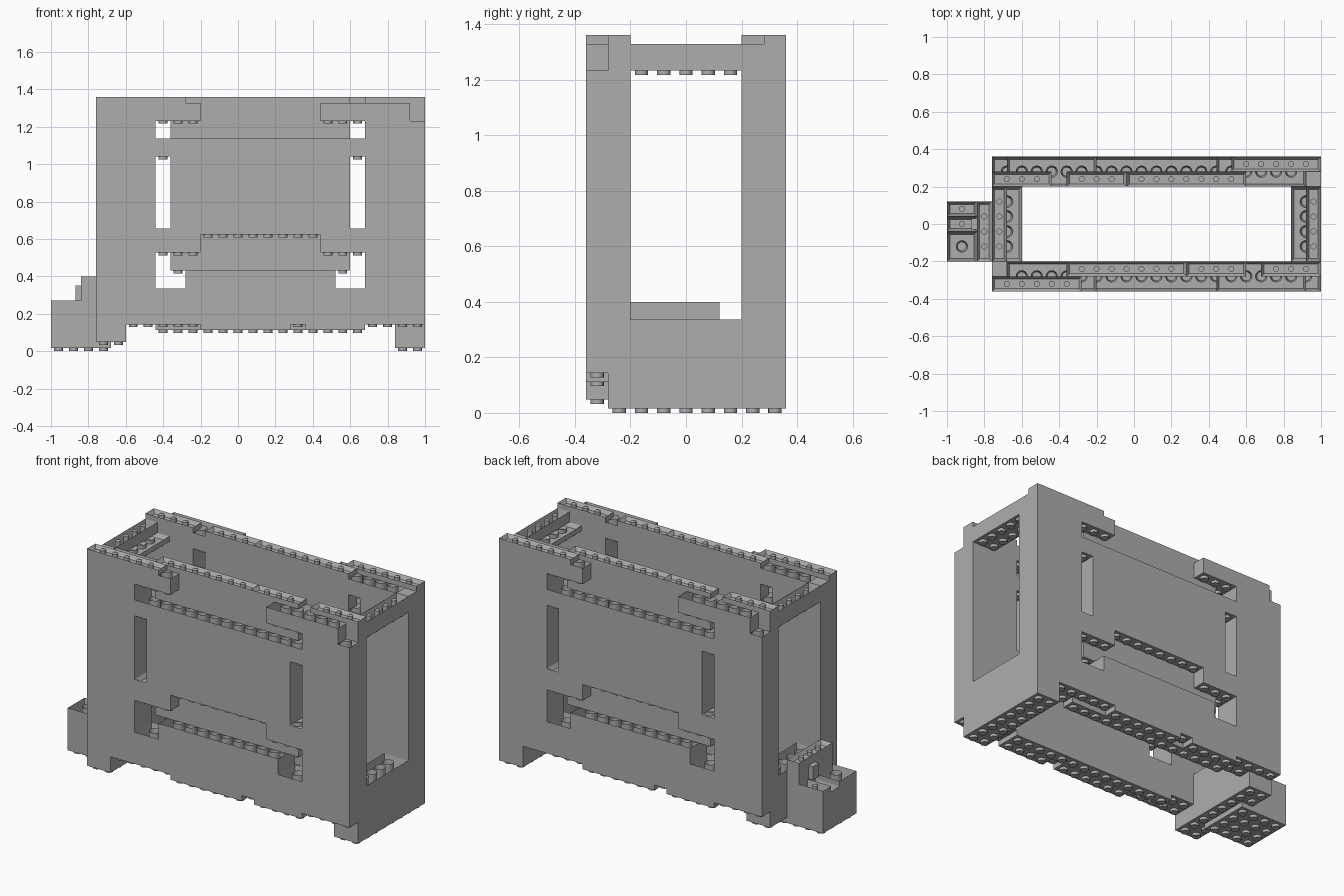
import bpy, bmesh, math
from mathutils import Matrix, Vector

cube = bpy.data.objects.get("Cube")
if cube:
    bpy.data.objects.remove(cube)

PITCH, PLATE, BASE = 0.08, 0.032, 0.016     # stud spacing, plate height, lowest underside
MIDDLE = 0.12                               # centre of the four walls along x
STUD, PIN, TUBE, RIM, SKIN = 0.024, 0.016, 0.0325, 0.0085, 0.015
OUTER, INNER, BOTH = (0, 1), (1, 2), (0, 2)  # stud rows through a wall
DEPTH = 9                                   # stud rows from front to back

grey = bpy.data.materials.new("grey_plastic")
grey.use_nodes = True
COLOUR = (0.42, 0.42, 0.42, 1)
grey.diffuse_color = COLOUR
grey.node_tree.nodes["Principled BSDF"].inputs["Base Color"].default_value = COLOUR


def grid_x(i):
    return MIDDLE + PITCH * i


def grid_y(j):
    return PITCH * (j - DEPTH / 2)


def level(k):
    return BASE + PLATE * k


def sink(bm, verts, wall, depth):
    """Hollow a shape by insetting its top face and pushing it down."""
    faces = {f for v in verts for f in v.link_faces}
    top = max(faces, key=lambda f: f.calc_center_median().z)
    bmesh.ops.inset_region(bm, faces=[top], thickness=wall, use_even_offset=True)
    bmesh.ops.translate(bm, verts=top.verts, vec=(0, 0, -depth))


def cylinder(bm, x, y, bottom, top, radius):
    place = Matrix.Translation((x, y, (bottom + top) / 2))
    return bmesh.ops.create_cone(bm, cap_ends=True, segments=16, radius1=radius,
                                 radius2=radius, depth=top - bottom, matrix=place)["verts"]


def box(bm, low, high):
    low, high = Vector(low), Vector(high)
    place = Matrix.Translation((low + high) / 2) @ Matrix.Diagonal((*(high - low), 1))
    return bmesh.ops.create_cube(bm, size=1, matrix=place)["verts"]


def add_studs(bm, left, right, front, back, bottom):
    for i in range(left, right):
        for j in range(front, back):
            cylinder(bm, grid_x(i + 0.5), grid_y(j + 0.5), bottom - PIN, bottom, STUD)


def add_cavity(bm, verts, left, right, front, back, bottom, top):
    """Open the top; tubes stand between four studs, pins in single rows."""
    floor = bottom + RIM
    sink(bm, verts, SKIN, top - floor)
    wide, deep = right - left > 1, back - front > 1
    for i in range(left + 1, right) if wide else [left + 0.5]:
        for j in range(front + 1, back) if deep else [front + 0.5]:
            if wide and deep:
                tube = cylinder(bm, grid_x(i), grid_y(j), floor, top, TUBE)
                sink(bm, tube, RIM, top - floor - RIM / 4)
            elif wide or deep:
                cylinder(bm, grid_x(i), grid_y(j), floor, top, PIN)


def brick(bm, left, right, rows, lower, upper, style, turned):
    front, back = rows
    if turned:                              # half turn about the wall centre
        left, right = -right, -left
        front, back = DEPTH - back, DEPTH - front
    bottom, top = level(lower), level(upper)
    verts = box(bm, (grid_x(left), grid_y(front), bottom), (grid_x(right), grid_y(back), top))
    if "studs" in style:
        add_studs(bm, left, right, front, back, bottom)
    if "open" in style:
        add_cavity(bm, verts, left, right, front, back, bottom, top)


def part(name, bricks, turned=False, knob=None):
    bm = bmesh.new()
    for args in bricks:
        brick(bm, *args, turned)
    if knob:
        box(bm, *knob)
    mesh = bpy.data.meshes.new(name)
    bm.to_mesh(mesh)
    bm.free()
    mesh.materials.append(grey)
    ob = bpy.data.objects.new(name, mesh)
    bpy.context.collection.objects.link(ob)
    bpy.ops.object.select_all(action="DESELECT")
    ob.select_set(True)
    bpy.context.view_layer.objects.active = ob
    bpy.ops.object.shade_smooth_by_angle(angle=math.radians(35))


def centred(half, *rest):
    return (-half, half, *rest)


def pair(inside, outside, *rest):
    return [(inside, outside, *rest), (-outside, -inside, *rest)]


# long walls, given as left, right, rows, lower plate, upper plate, style
bottom_course = [
    centred(7, INNER, 3, 4, "studs"),
    (-4, 2, OUTER, 3, 4, "studs"),
    (3, 7, OUTER, 3, 4, "studs"),
    centred(11, BOTH, 4, 7, "studs"),
]
end_columns = [
    *pair(7, 11, BOTH, 7, 35, "plain"),
    *pair(7, 11, BOTH, 35, 38, "open"),
]
lower_groove = [
    *pair(5, 7, BOTH, 7, 10, "open"),
    centred(5, BOTH, 7, 13, "open"),
    centred(6, INNER, 13, 16, "studs"),
    *pair(4, 7, BOTH, 16, 19, "studs"),
    centred(4, INNER, 16, 19, "plain"),
]
middle_panel = [
    centred(7, BOTH, 19, 20, "studs open"),
    centred(6, BOTH, 20, 32, "plain"),
    centred(7, BOTH, 32, 35, "studs open"),
]
top_courses = [
    centred(6, INNER, 35, 38, "plain"),
    *pair(4, 10, BOTH, 38, 41, "studs open"),
    centred(4, INNER, 38, 41, "plain"),
    (-11, -10, BOTH, 38, 41, "plain"),
    (10, 11, INNER, 38, 41, "plain"),
    (-11, -5, OUTER, 41, 42, "open"),
    (-6, 2, INNER, 41, 42, "open"),
    (2, 6, INNER, 41, 42, "open"),
    (7, 11, INNER, 41, 42, "open"),
]
long_wall = bottom_course + end_columns + lower_groove + middle_panel + top_courses
part("front_wall", long_wall)
part("back_wall", long_wall, turned=True)

# end walls: sill and lintel around a tall opening
gap = (2, 7)
end_wall = [
    (9, 11, gap, 4, 7, "plain"),
    (9, 11, gap, 7, 10, "open"),
    (9, 11, gap, 38, 39, "studs open"),
    (10, 11, gap, 39, 41, "open"),
]
part("left_end_wall", end_wall)
part("right_end_wall", end_wall, turned=True)

# feet under the end walls
part("left_foot", [(9, 11, (1, 9), 0, 4, "studs")])
part("right_foot", [(9, 11, (1, 9), 1, 4, "studs")], turned=True)

# stepped block on the right end, with a small sideways knob
across = (2, 6)
side_block = [
    (-14, -10, across, 0, 1, "studs"),
    (-14, -11, across, 1, 5, "plain"),
    (-14, -12, (2, 4), 5, 8, "open"),
    (-14, -12, (4, 5), 5, 7, "open"),
    (-14, -12, (5, 6), 5, 8, "open"),
    (-12, -11, across, 5, 11, "plain"),
    (-12, -11, across, 11, 12, "open"),
]
part("side_block", side_block, knob=((-0.87, -0.03, 0.27), (-0.84, 0.03, 0.35)))
